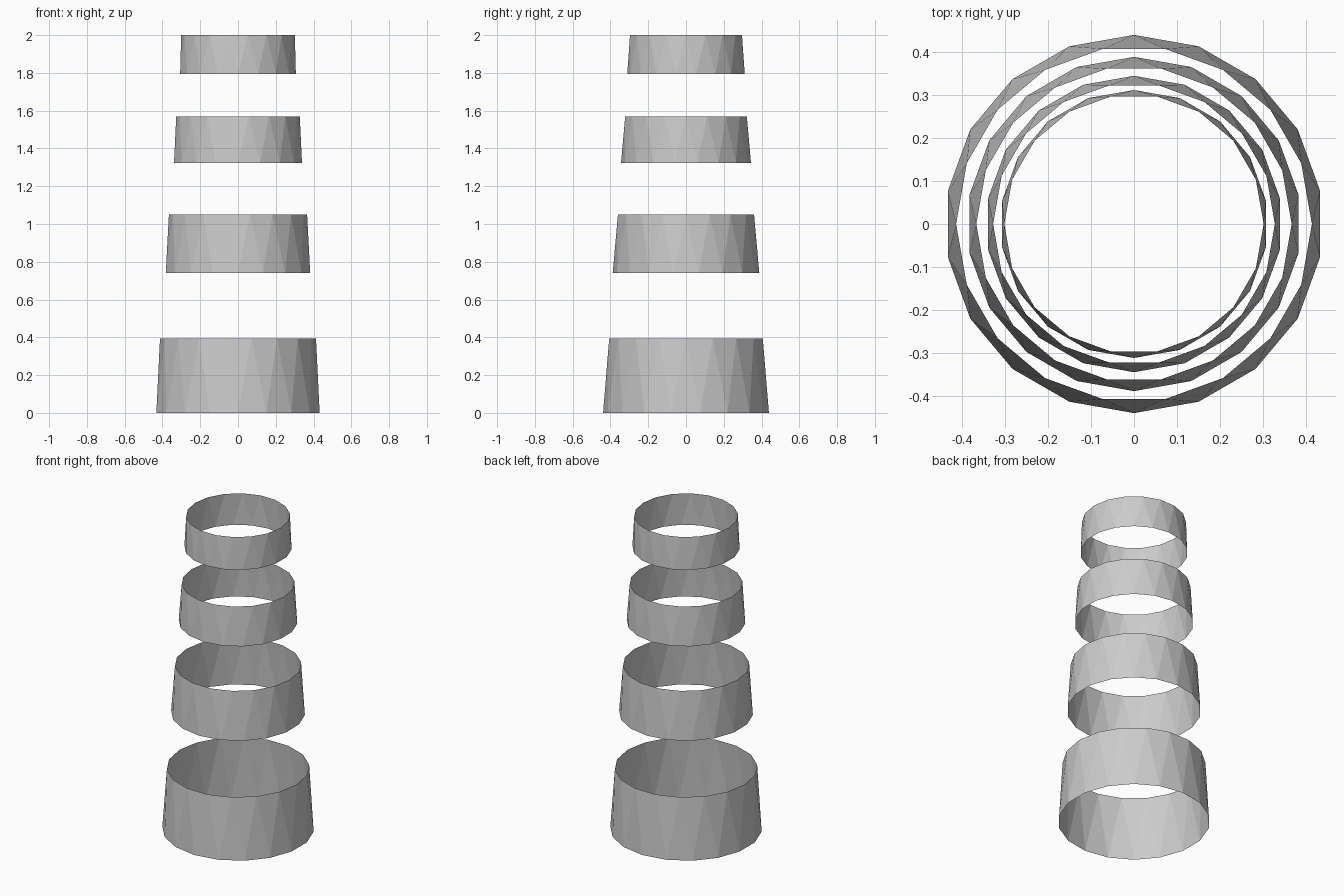
import bpy
from math import cos, sin, radians

if "Cube" in bpy.data.objects:
    bpy.data.objects.remove(bpy.data.objects["Cube"])

SIDES = 18
STEP = 360 / SIDES


def circle(radius, z, offset):
    angles = [radians(i * STEP + offset) for i in range(SIDES)]
    return [(radius * cos(a), radius * sin(a), z) for a in angles]


def band(name, z0, z1, r0, r1):
    # Open tapered band: upper rim is turned half a step, joined by triangles
    verts = circle(r0, z0, STEP / 2) + circle(r1, z1, 0)
    faces = []
    for i in range(SIDES):
        j = (i + 1) % SIDES
        faces.append((i, SIDES + j, SIDES + i))
        faces.append((i, j, SIDES + j))
    mesh = bpy.data.meshes.new(name)
    mesh.from_pydata(verts, [], faces)
    mesh.update()
    obj = bpy.data.objects.new(name, mesh)
    bpy.context.collection.objects.link(obj)


# Four stripes of a cone, bottom to top
band("band_bottom", 0.0, 0.393, 0.439, 0.413)
band("band_lower_middle", 0.741, 1.049, 0.388, 0.366)
band("band_upper_middle", 1.323, 1.569, 0.344, 0.327)
band("band_top", 1.795, 2.0, 0.311, 0.301)
